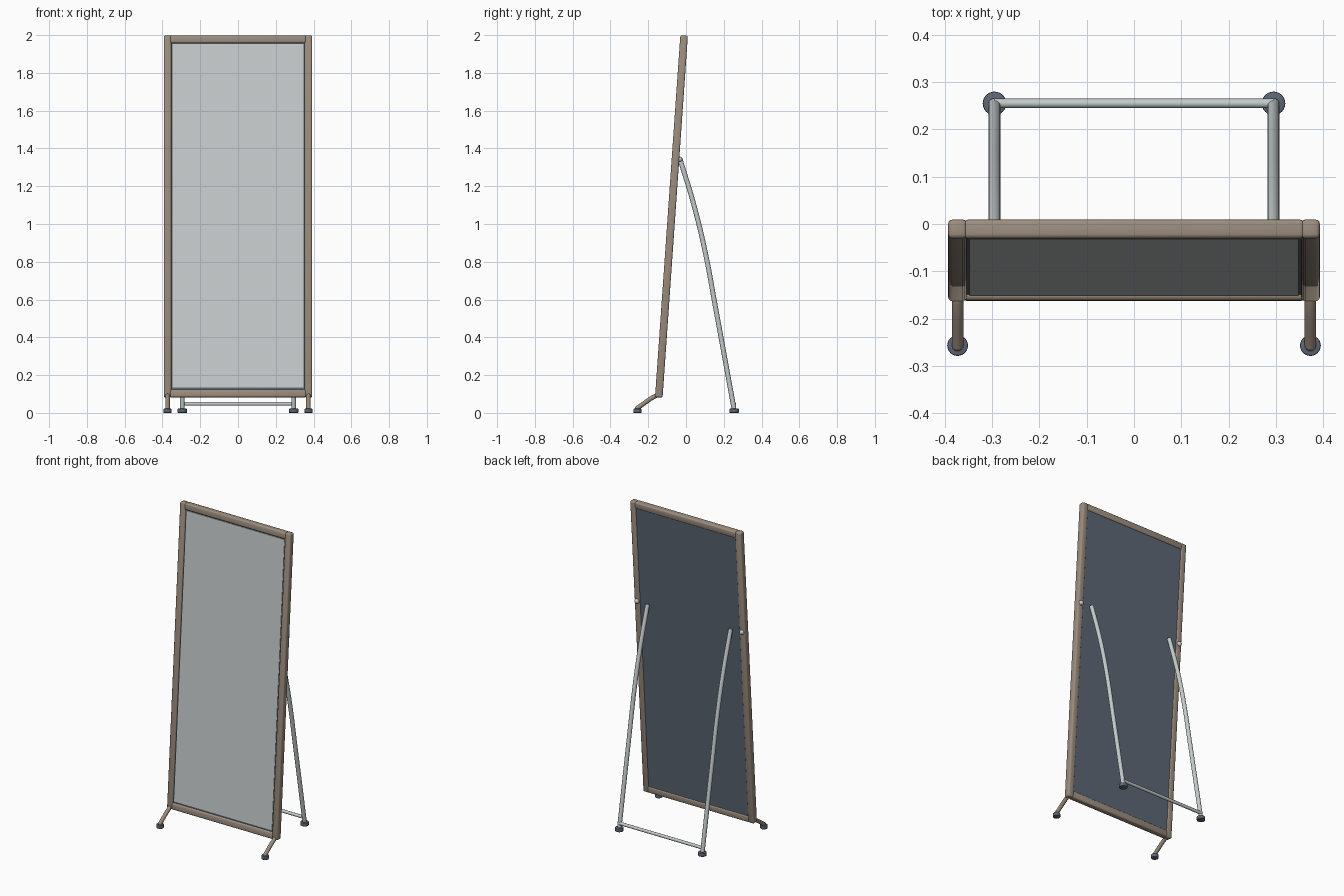
import bpy, math
from mathutils import Matrix, Vector

if "Cube" in bpy.data.objects:
    bpy.data.objects.remove(bpy.data.objects["Cube"])


def mat(name, c):
    m = bpy.data.materials.new(name)
    m.diffuse_color = (*c, 1)
    m.use_nodes = True
    m.node_tree.nodes["Principled BSDF"].inputs["Base Color"].default_value = m.diffuse_color
    return m


BROWN = mat("warm_taupe", (0.33, 0.265, 0.21))
GLASS = mat("mirror_grey", (0.58, 0.61, 0.61))
SLATE = mat("dark_slate", (0.11, 0.135, 0.175))
METAL = mat("light_metal", (0.55, 0.59, 0.59))

# Panel space: origin at the bottom of the leaning panel
H = 1.921
LEAN = Matrix.Translation((0, -0.144, 0.082)) @ Matrix.Rotation(math.radians(-4), 4, 'X')


def finish(ob, name, m):
    ob.name = name
    ob.data.materials.clear()
    ob.data.materials.append(m)
    bpy.ops.object.select_all(action='DESELECT')
    ob.select_set(True)
    bpy.context.view_layer.objects.active = ob
    bpy.ops.object.shade_smooth_by_angle(angle=math.radians(40))
    return ob


def box(name, lo, hi, m, bevel=0):
    bpy.ops.mesh.primitive_cube_add(size=1)
    ob = bpy.context.object
    lo, hi = Vector(lo), Vector(hi)
    ob.data.transform(LEAN @ Matrix.Translation((lo + hi) / 2) @ Matrix.Diagonal((*(hi - lo), 1)))
    if bevel:
        b = ob.modifiers.new("round", 'BEVEL')
        b.width, b.segments = bevel, 3
        bpy.ops.object.modifier_apply(modifier="round")
    return finish(ob, name, m)


def tube(name, pts, r, m):
    cu = bpy.data.curves.new(name, 'CURVE')
    cu.dimensions = '3D'
    cu.bevel_depth, cu.bevel_resolution = r, 4
    cu.use_fill_caps = True
    cu.resolution_u = 8
    sp = cu.splines.new('BEZIER')
    sp.bezier_points.add(len(pts) - 1)
    for p, co in zip(sp.bezier_points, pts):
        p.co = co
        p.handle_left_type = p.handle_right_type = 'AUTO'
    ob = bpy.data.objects.new(name, cu)
    bpy.context.collection.objects.link(ob)
    bpy.ops.object.select_all(action='DESELECT')
    ob.select_set(True)
    bpy.context.view_layer.objects.active = ob
    bpy.ops.object.convert(target='MESH')
    return finish(bpy.context.object, name, m)


def foot(name, x, y, r):
    bpy.ops.mesh.primitive_cylinder_add(vertices=24, radius=r, depth=0.022, location=(x, y, 0.011))
    ob = bpy.context.object
    b = ob.modifiers.new("round", 'BEVEL')
    b.width, b.segments = 0.003, 2
    bpy.ops.object.modifier_apply(modifier="round")
    return finish(ob, name, SLATE)


def ball(name, loc, r, m):
    bpy.ops.mesh.primitive_uv_sphere_add(segments=16, ring_count=10, radius=r, location=loc)
    return finish(bpy.context.object, name, m)


# Leaning frame rails, backing and mirror
box("top_rail", (-0.36, -0.02, H - 0.042), (0.36, 0.02, H), BROWN, 0.009)
box("bottom_rail", (-0.36, -0.02, 0), (0.36, 0.02, 0.042), BROWN, 0.009)
box("back_panel", (-0.358, -0.008, 0.03), (0.358, 0.015, H - 0.03), SLATE)
box("mirror", (-0.348, -0.012, 0.052), (0.348, -0.006, H - 0.047), GLASS)

for s, side in ((-1, "left"), (1, "right")):
    # Frame upright
    a, b = sorted((s * 0.353, s * 0.393))
    box(side + "_upright", (a, -0.02, 0), (b, 0.02, H), BROWN, 0.009)
    # Short front leg with its pad
    x = s * 0.373
    tube(side + "_front_leg", [(x, -0.148, 0.095), (x, -0.165, 0.088), (x, -0.257, 0.026)], 0.012, BROWN)
    ball(side + "_front_leg_end", (x, -0.257, 0.026), 0.012, BROWN)
    foot(side + "_front_foot", x, -0.257, 0.022)
    # Bowed rear leg with its pad
    x = s * 0.295
    tube(side + "_rear_leg", [(x, -0.032, 1.345), (x, 0.042, 1.1), (x, 0.102, 0.85),
                              (x, 0.156, 0.56), (x, 0.253, 0.028)], 0.013, METAL)
    ball(side + "_rear_leg_end", (x, 0.253, 0.028), 0.013, METAL)
    foot(side + "_rear_foot", x, 0.255, 0.025)
    # Hinge knob on the back of the upright
    ball(side + "_hinge_knob", (s * 0.373, -0.034, 1.342), 0.015, METAL)

# Rear crossbar
tube("rear_crossbar", [(-0.295, 0.255, 0.048), (0.295, 0.255, 0.048)], 0.01, METAL)
